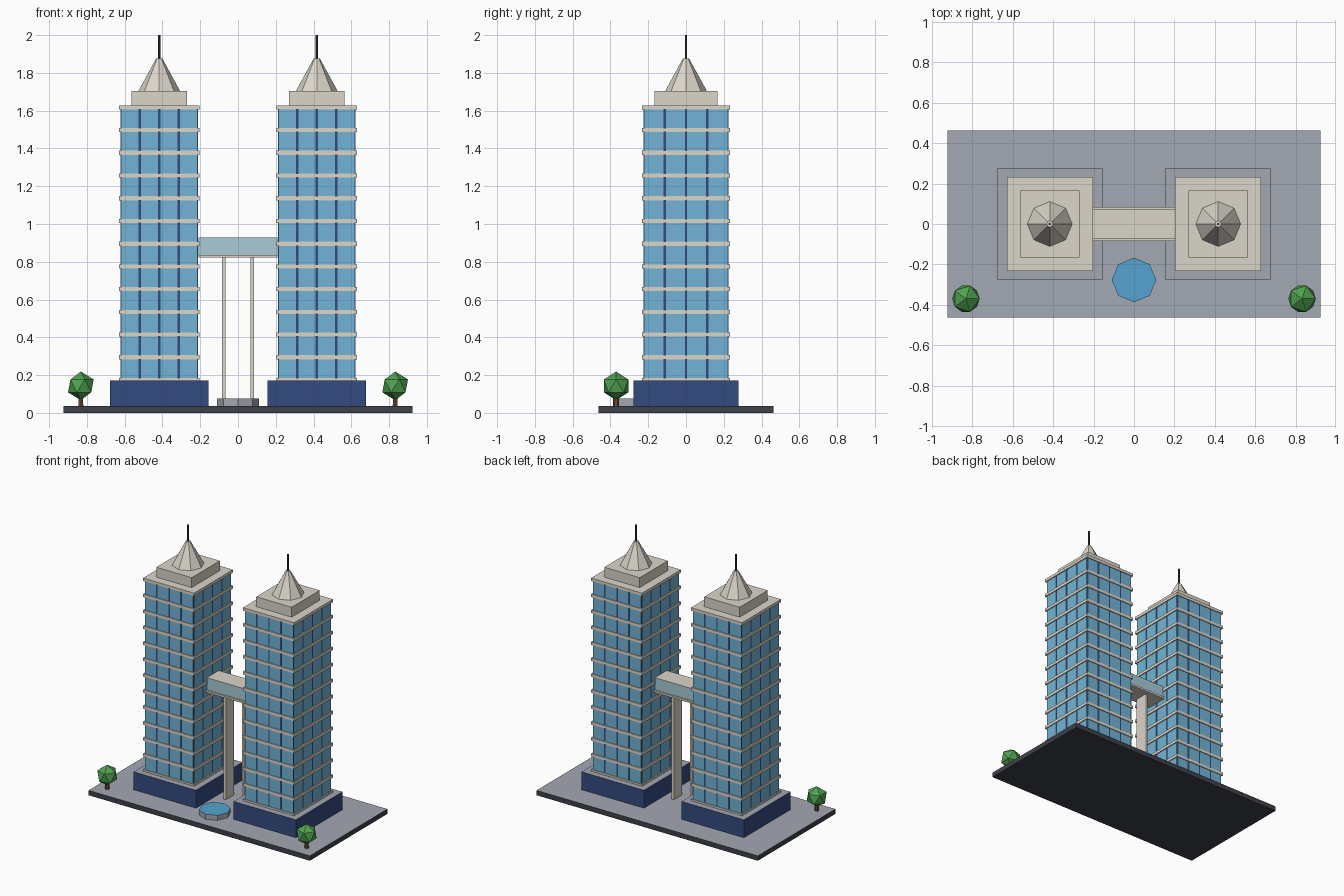
import bpy, bmesh
from mathutils import Matrix, Vector

if "Cube" in bpy.data.objects:
    bpy.data.objects.remove(bpy.data.objects["Cube"])


def mat(name, r, g, b):
    m = bpy.data.materials.new(name)
    lin = [(c / 255 / 12.92) if c < 11 else ((c / 255 + 0.055) / 1.055) ** 2.4 for c in (r, g, b)]
    m.diffuse_color = (*lin, 1)
    m.use_nodes = True
    m.node_tree.nodes["Principled BSDF"].inputs["Base Color"].default_value = m.diffuse_color
    return m


CREAM = mat("cream", 220, 214, 202)
GLASS = mat("glass", 114, 180, 214)
NAVY = mat("navy", 52, 74, 128)
PAVING = mat("paving", 163, 168, 178)
DARK = mat("dark", 62, 64, 74)
BRIDGE = mat("bridge_glass", 168, 204, 214)
WATER = mat("water", 85, 163, 208)
LEAF = mat("leaf", 80, 162, 80)
BARK = mat("bark", 112, 76, 52)


def finish(name, bm, material, top=None):
    """Turn a bmesh into an object; upward faces may take a second material."""
    bm.normal_update()
    me = bpy.data.meshes.new(name)
    if material:
        me.materials.append(material)
    if top:
        me.materials.append(top)
        for f in bm.faces:
            if f.normal.z > 0.9:
                f.material_index = 1
    bm.to_mesh(me)
    bm.free()
    ob = bpy.data.objects.new(name, me)
    bpy.context.collection.objects.link(ob)
    return ob


def add_box(bm, cx, cy, hx, hy, z0, z1):
    m = Matrix.Translation((cx, cy, (z0 + z1) / 2)) @ Matrix.Diagonal((2 * hx, 2 * hy, z1 - z0, 1))
    bmesh.ops.create_cube(bm, size=1, matrix=m)


def box(name, cx, cy, hx, hy, z0, z1, material, top=None):
    bm = bmesh.new()
    add_box(bm, cx, cy, hx, hy, z0, z1)
    return finish(name, bm, material, top)


def cone(name, cx, cy, r0, r1, z0, z1, n, material, top=None):
    bm = bmesh.new()
    bmesh.ops.create_cone(bm, cap_ends=True, segments=n, radius1=r0, radius2=r1, depth=z1 - z0,
                          matrix=Matrix.Translation((cx, cy, (z0 + z1) / 2)))
    return finish(name, bm, material, top)


FLOORS, Z0, STEP = 12, 0.174, 0.1203
HX, HY = 0.206, 0.226      # tower half sizes
BASE = 0.037


def tower(side, cx):
    top = Z0 + FLOORS * STEP
    box(side + "_podium", cx, 0, 0.26, 0.277, BASE, 0.172, NAVY, PAVING)
    # dark core that shows as mullions between the panes
    box(side + "_tower_core", cx, 0, HX - 0.003, HY - 0.003, 0.172, top, NAVY)
    # window panes, four columns per side
    bm = bmesh.new()
    for f in range(FLOORS):
        za, zb = Z0 + f * STEP + 0.009, Z0 + (f + 1) * STEP - 0.009
        for c in range(4):
            u = (c - 1.5) / 2
            for s in (-1, 1):
                add_box(bm, cx + u * HX, s * (HY - 0.004), HX / 4 - 0.006, 0.004, za, zb)
                add_box(bm, cx + s * (HX - 0.004), u * HY, 0.004, HY / 4 - 0.006, za, zb)
    finish(side + "_window_panes", bm, GLASS)
    # floor bands
    bm = bmesh.new()
    for f in range(FLOORS + 1):
        z = Z0 + f * STEP
        add_box(bm, cx, 0, 0.213, 0.232, z - 0.011, z + 0.011)
    finish(side + "_floor_bands", bm, CREAM)
    # crown, spire and mast
    box(side + "_crown", cx, 0, 0.148, 0.167, top, 1.703, CREAM)
    cone(side + "_spire", cx, 0, 0.111, 0.016, 1.703, 1.877, 8, CREAM)
    cone(side + "_mast", cx, 0, 0.006, 0.006, 1.87, 2.0, 8, DARK)


def tree(side, x, y):
    cone(side + "_tree_trunk", x, y, 0.016, 0.013, 0.003, 0.1, 6, BARK)
    bm = bmesh.new()
    bmesh.ops.create_icosphere(bm, subdivisions=1, radius=0.076,
                               matrix=Matrix.Translation((x, y, 0.143)))
    finish(side + "_tree_foliage", bm, LEAF)


# plaza slab
box("plaza", 0, 0, 0.923, 0.462, 0, BASE, DARK, PAVING)

for side, s in (("left", -1), ("right", 1)):
    tower(side, s * 0.417)
    tree(side, s * 0.832, -0.37)
    box(side + "_bridge_leg", s * 0.076, 0, 0.009, 0.05, BASE, 0.825, CREAM)

# sky bridge
box("bridge_floor", 0, 0, 0.21, 0.083, 0.822, 0.837, CREAM)
box("bridge_cabin", 0, 0, 0.21, 0.071, 0.837, 0.928, BRIDGE, CREAM)

# pool
cone("pool", 0, -0.277, 0.11, 0.11, BASE, 0.075, 8, PAVING, WATER)
